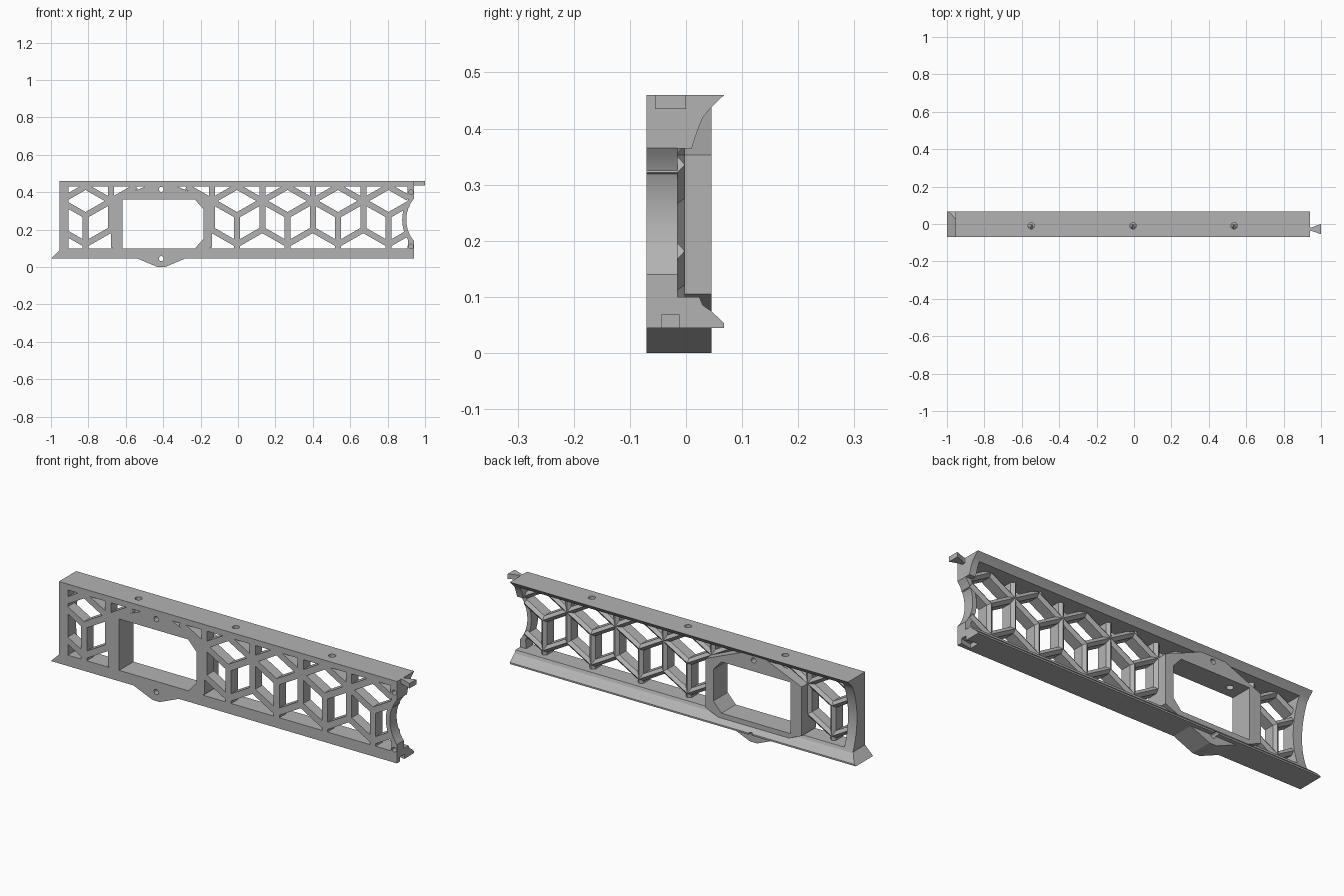
import bpy, bmesh, math
from mathutils import Vector

cube = bpy.data.objects.get("Cube")
if cube:
    bpy.data.objects.remove(cube, do_unlink=True)

grey = bpy.data.materials.new("plain grey")
grey.use_nodes = True
GREY = (0.45, 0.45, 0.45, 1)
grey.diffuse_color = GREY
grey.node_tree.nodes["Principled BSDF"].inputs["Base Color"].default_value = GREY

FRONT, PLATE_BACK = -0.07, -0.015
MID_Z = 0.2525


def add_prism(bm, near, far):
    """Closed solid between two matching outlines."""
    a = [bm.verts.new(p) for p in near]
    b = [bm.verts.new(p) for p in far]
    bm.faces.new(a)
    bm.faces.new(b[::-1])
    for i in range(len(a)):
        j = (i + 1) % len(a)
        bm.faces.new((a[i], b[i], b[j], a[j]))


def finish(name, bm):
    bmesh.ops.recalc_face_normals(bm, faces=bm.faces)
    mesh = bpy.data.meshes.new(name)
    bm.to_mesh(mesh)
    bm.free()
    mesh.materials.append(grey)
    obj = bpy.data.objects.new(name, mesh)
    bpy.context.collection.objects.link(obj)
    return obj


def prism(name, outline, axis, start, end):
    """Extrude a 2D outline along the x, y or z axis."""
    place = {"x": lambda p, t: (t, p[0], p[1]),
             "y": lambda p, t: (p[0], t, p[1]),
             "z": lambda p, t: (p[0], p[1], t)}[axis]
    bm = bmesh.new()
    add_prism(bm, [place(p, start) for p in outline], [place(p, end) for p in outline])
    return finish(name, bm)


def arc(cx, cy, radius, start, end, steps):
    angles = [math.radians(start + (end - start) * i / steps) for i in range(steps + 1)]
    return [(cx + radius * math.cos(a), cy + radius * math.sin(a)) for a in angles]


def disc(cx, cy, radius):
    return arc(cx, cy, radius, 0, 345, 23)


def cut(targets, cutter):
    """Subtract the cutter from each target, then discard it."""
    cutter.hide_render = True
    for obj in targets:
        mod = obj.modifiers.new("cut", "BOOLEAN")
        mod.operation = "DIFFERENCE"
        mod.solver = "EXACT"
        mod.object = cutter
        bpy.context.view_layer.objects.active = obj
        bpy.ops.object.modifier_apply(modifier=mod.name)
    bpy.data.objects.remove(cutter, do_unlink=True)


# Beam body: flat front, hollowed curved back with flared lips
back_curve = arc(0.413, MID_Z, 0.418, 156.4, 203.6, 20)
profile = [(FRONT, 0.045), (FRONT, 0.46), (0.068, 0.46), (0.045, 0.438)]
profile += back_curve + [(0.045, 0.075), (0.068, 0.053), (0.068, 0.045)]
body = prism("beam_body", profile, "x", -1.0, 0.94)

# Sloped toe at the right-hand end of the model
cut([body], prism("toe_cutter", [(-1.1, -0.055), (-1.0, 0.045), (-0.955, 0.09),
                                 (-0.955, 0.6), (-1.1, 0.6)], "y", -0.2, 0.2))
# Opening that holds the lattice
cut([body], prism("lattice_cutter", [(-0.905, 0.1), (1.0, 0.1), (1.0, 0.365),
                                     (0.905, 0.365), (0.905, 0.43), (-0.905, 0.43)],
                  "y", -0.2, 0.2))

# Window frame, deeper than the lattice
CX = -0.41
half = [(0.27, 0.105), (0.02, 0.0), (-0.02, 0.0), (-0.27, 0.105)]
outline = [(CX + x, z) for x, z in half]
outline += [(CX + x, 0.457 - z + 0.001) for x, z in reversed(half)]
frame = prism("window_frame", outline, "y", FRONT, 0.045)
cut([frame], prism("window_cutter", [(-0.617, 0.1), (-0.23, 0.1), (-0.185, 0.15),
                                     (-0.185, 0.31), (-0.23, 0.36), (-0.617, 0.36)],
                   "y", -0.2, 0.2))

# Concave rim at the left-hand end of the model
NOTCH_X, NOTCH_R = 1.078, 0.178
rim_shape = arc(NOTCH_X, MID_Z, NOTCH_R, 219.2, 140.8, 16)
rim_shape += [(0.94, 0.44), (0.905, 0.44)]
rim_shape += arc(NOTCH_X, MID_Z, NOTCH_R + 0.022, 147, 213, 14)
rim_shape += [(0.905, 0.09), (0.94, 0.09)]
rim = prism("end_rim", rim_shape, "y", FRONT, PLATE_BACK)

# Holes: through the frame, down through the top, and blind ones at the end
for z in (0.045, 0.415):
    cut([body, frame], prism("screw_cutter", disc(CX, z, 0.013), "y", -0.2, 0.2))
for x in (-0.55, -0.005, 0.535):
    cut([body, frame], prism("pin_cutter", disc(x, -0.01, 0.017), "z", 0.34, 0.6))
for z in (0.11, 0.40):
    cut([body, rim], prism("peg_cutter", disc(0.925, z, 0.012), "y", -0.2, -0.025))

# Dovetail tab at the top and matching socket at the bottom
prism("dovetail_tab", [(0.93, -0.037), (0.95, -0.037), (1.0, -0.055),
                       (1.0, 0.0), (0.95, -0.018), (0.93, -0.018)], "z", 0.435, 0.46)
cut([body], prism("socket_cutter", [(0.88, -0.055), (0.95, -0.042),
                                    (0.95, -0.013), (0.88, 0.0)], "z", 0.0, 0.068))

# Lattice of cube-pattern struts with ridged backs
STEP, RISE, WIDTH = 0.135, 0.077, 0.016
CENTRE_Z = 0.276
lattice = bmesh.new()


def strut(x1, z1, x2, z2):
    a, b = Vector((x1, 0, z1)), Vector((x2, 0, z2))
    # keep the ends inside the end walls
    for p, q in ((a, b), (b, a)):
        limit = min(max(p.x, -0.93), 0.91)
        if limit != p.x:
            p.z += (q.z - p.z) * (limit - p.x) / (q.x - p.x)
            p.x = limit
    side = (b - a).normalized().cross(Vector((0, 1, 0))) * WIDTH
    section = [(-1, FRONT), (1, FRONT), (1, PLATE_BACK), (0, -0.002), (-1, PLATE_BACK)]
    add_prism(lattice, *[[p + side * s + Vector((0, y, 0)) for s, y in section]
                         for p in (a, b)])


for k in range(-3, 4):
    cx = -0.005 + 2 * STEP * k
    in_window = k in (-2, -1)
    for s in (-1, 1):
        x = cx + s * STEP
        if in_window:
            # only the outer top arm shows beside the frame
            if s == (-1 if k == -2 else 1):
                strut(x, CENTRE_Z + RISE, cx, CENTRE_Z + 2 * RISE)
            continue
        strut(x, CENTRE_Z + RISE, cx, CENTRE_Z + 2 * RISE)
        strut(x, CENTRE_Z + RISE, cx, CENTRE_Z)
        strut(x, CENTRE_Z - RISE, cx, CENTRE_Z - 2 * RISE)
    if not in_window:
        strut(cx, CENTRE_Z, cx, 0.09)
for k in range(-3, 3):
    if k != -2:
        x = -0.005 + STEP * (2 * k + 1)
        strut(x, CENTRE_Z - RISE, x, 0.44)
finish("lattice_struts", lattice)

# Smooth curves, sharp edges
for obj in (body, frame, rim):
    bpy.ops.object.select_all(action="DESELECT")
    obj.select_set(True)
    bpy.context.view_layer.objects.active = obj
    bpy.ops.object.shade_smooth_by_angle(angle=math.radians(20))
